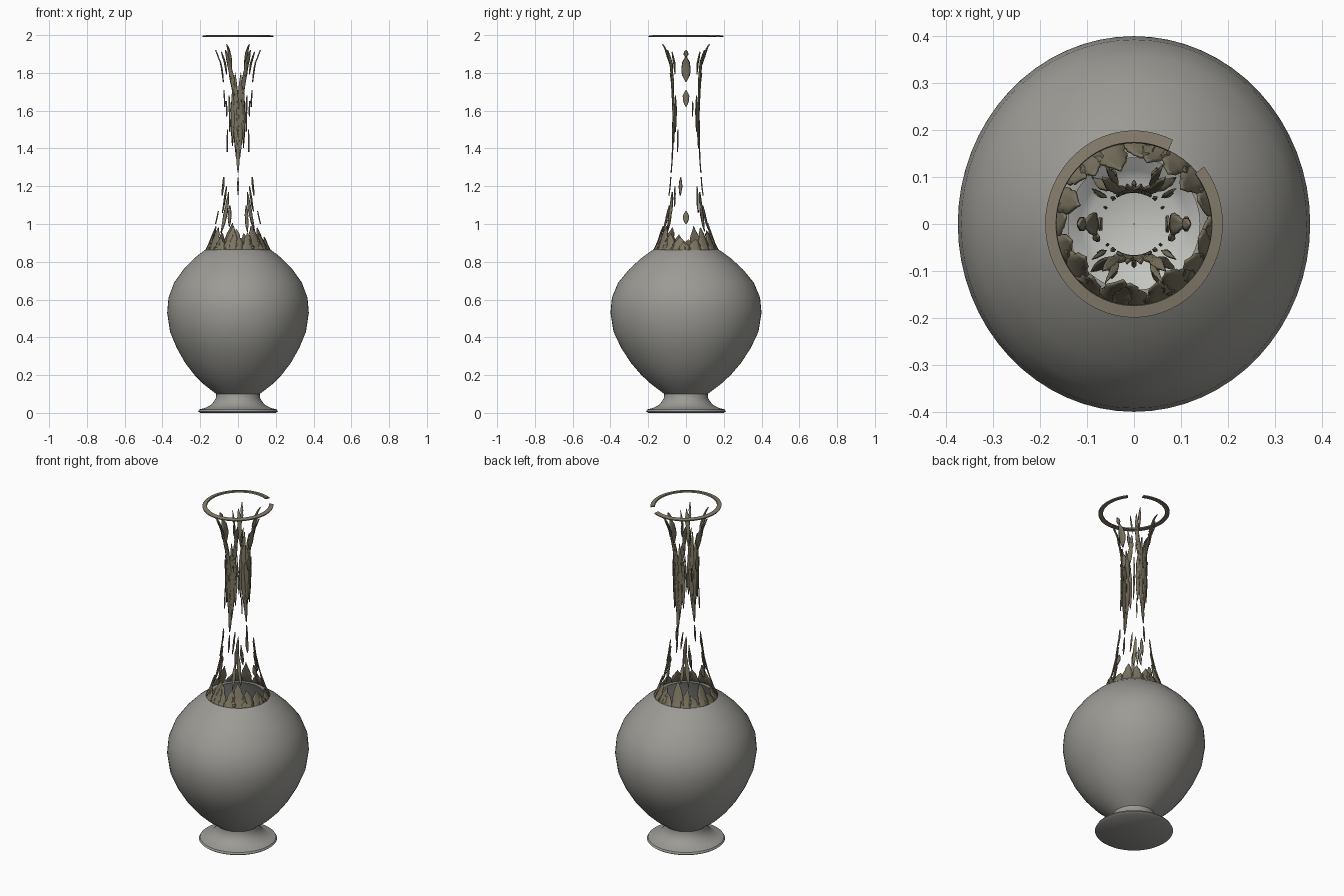
import bpy, math, random

if "Cube" in bpy.data.objects:
    bpy.data.objects.remove(bpy.data.objects["Cube"])
random.seed(4)
SEG = 64


def material(name, r, g, b):
    m = bpy.data.materials.new(name)
    m.diffuse_color = (r, g, b, 1)
    m.use_nodes = True
    m.node_tree.nodes["Principled BSDF"].inputs["Base Color"].default_value = m.diffuse_color
    return m


brown = material("aged_brown", .2, .175, .12)
tan = material("lip_tan", .23, .2, .15)
clay = material("warm_grey", .33, .325, .3)
pale = material("inner_grey", .55, .56, .53)


def add_mesh(name, verts, faces, mat):
    me = bpy.data.meshes.new(name)
    me.from_pydata(verts, [], faces)
    me.validate()
    me.materials.append(mat)
    ob = bpy.data.objects.new(name, me)
    bpy.context.collection.objects.link(ob)
    bpy.ops.object.select_all(action='DESELECT')
    ob.select_set(True)
    bpy.context.view_layer.objects.active = ob
    bpy.ops.object.shade_smooth_by_angle(angle=math.radians(40))
    return ob


def lathe(name, profile, mat, start=0, sweep=360, closed=False):
    """Revolve (rx, ry, z) points; a partial sweep leaves a gap."""
    full = sweep == 360
    cols = SEG if full else SEG + 1
    n = len(profile)
    verts = []
    for i in range(cols):
        a = math.radians(start + sweep * i / SEG)
        verts += [(rx * math.cos(a), ry * math.sin(a), z) for rx, ry, z in profile]
    faces = []
    for i in range(SEG):
        j = (i + 1) % cols
        for k in range(n if closed else n - 1):
            m = (k + 1) % n
            faces.append((i * n + k, j * n + k, j * n + m, i * n + m))
    if closed and not full:
        faces += [tuple(range(n)), tuple(SEG * n + k for k in reversed(range(n)))]
    return add_mesh(name, verts, faces, mat)


def interp(table, z):
    for (z0, r0), (z1, r1) in zip(table, table[1:]):
        if z <= z1:
            return r0 + (r1 - r0) * (z - z0) / (z1 - z0)
    return table[-1][1]


# Round belly, slightly deeper than wide, hollow with an open mouth
belly = [(.115, .10), (.135, .115), (.18, .15), (.23, .2), (.28, .265), (.325, .345),
         (.36, .43), (.375, .53), (.368, .61), (.338, .69), (.288, .76),
         (.23, .82), (.185, .855), (.16, .872)]
outer = [(r, r * (1 + .066 * min(1, max(0, (r - .15) / .2))), z) for r, z in belly]
inner = [(max(rx - .02, .01), max(ry - .02, .01), z + (.02 if z < .2 else 0))
         for rx, ry, z in reversed(outer)]
lathe("belly", outer + [inner[0]], clay)
lathe("belly_inside", inner + [(.001, .001, .12)], pale)

# Flared foot with closed underside
foot = [(.001, 0), (.2, 0), (.211, .008), (.205, .018), (.175, .026),
        (.145, .04), (.128, .06), (.116, .08), (.115, .105), (.001, .11)]
lathe("foot", [(r, r, z) for r, z in foot], clay)

# Thin lip ring, broken at the back right
lip = [(.165, .172, 1.992), (.188, .198, 1.99), (.189, .199, 1.996), (.166, .174, 2.0)]
lathe("lip_ring", lip, tan, start=64, sweep=334, closed=True)

# Neck outline that the surviving fragments lie on
NECK = [(.86, .175), (.9, .155), (1.0, .122), (1.1, .10), (1.2, .087), (1.35, .076),
        (1.6, .072), (1.75, .08), (1.85, .095), (1.93, .125), (2.0, .18)]


def shard(verts, faces, z0, z1, a0, a1, width, blunt=False):
    """Pointed sliver on the neck, from angle a0 (bottom) to a1 (top)."""
    rows, base = 8, len(verts)
    for i in range(rows + 1):
        t = i / rows
        z = z0 + (z1 - z0) * t
        r = interp(NECK, z)
        taper = (1 - t ** 2) if blunt else math.sin(math.pi * t) ** .8
        h = max(.001, width / 2 * taper * random.uniform(.8, 1.15)) / r
        a = math.radians(a0 + (a1 - a0) * t)
        for k in (-1, -.33, .33, 1):
            verts.append((r * math.cos(a + k * h), r * math.sin(a + k * h), z))
    for i in range(rows):
        for k in range(3):
            b = base + i * 4 + k
            faces.append((b, b + 1, b + 5, b + 4))


def fragments(name, build):
    verts, faces = [], []
    build(verts, faces)
    ob = add_mesh(name, verts, faces, brown)
    mod = ob.modifiers.new("thickness", 'SOLIDIFY')
    mod.thickness = .006
    mod.offset = -1


# Jagged stump of the neck on the shoulder
def stump(v, f):
    for i in range(20):
        a = i * 18 + random.uniform(-4, 4)
        side = abs(math.cos(math.radians(a)))
        top = random.uniform(.92, 1.01) - (.02 if side > .85 else 0)
        shard(v, f, .855, top, a, a + random.uniform(-6, 6),
              random.uniform(.06, .085), True)


fragments("neck_stump", stump)


# Long slivers on front and back: (z0, z1, offset0, offset1, width)
SLIVERS = [(1.36, 1.80, 8, 10, .034), (1.42, 1.72, 24, 22, .022),
           (1.50, 1.68, 38, 40, .010), (1.66, 1.86, 14, 32, .024),
           (1.76, 1.92, 26, 34, .024), (1.84, 1.95, 22, 26, .014),
           (1.80, 1.91, 46, 50, .010),
           (.97, 1.17, 42, 34, .022), (.97, 1.10, 22, 26, .018),
           (1.08, 1.2, 52, 46, .010)]


def slivers(v, f):
    for centre in (-90, 90):
        for s in (-1, 1):
            for z0, z1, a0, a1, w in SLIVERS:
                shard(v, f, z0 + random.uniform(-.02, .02), z1,
                      centre + s * a0, centre + s * a1, w)
        for z0, z1, w in ((1.27, 1.48, .022), (1.15, 1.25, .010)):
            shard(v, f, z0, z1, centre, centre, w)


fragments("neck_slivers", slivers)


# Small chips left on the two sides
def chips(v, f):
    for centre, s in ((0, 1), (180, -1)):
        for z0, z1, off, w in ((1.75, 1.89, 0, .05), (1.62, 1.71, 0, .035),
                               (1.15, 1.25, -20, .018), (1.0, 1.07, 0, .03),
                               (1.88, 1.92, 0, .025), (1.57, 1.65, 30, .006),
                               (1.38, 1.5, -38, .006)):
            shard(v, f, z0, z1, centre + s * off, centre + s * off, w)


fragments("neck_side_chips", chips)
